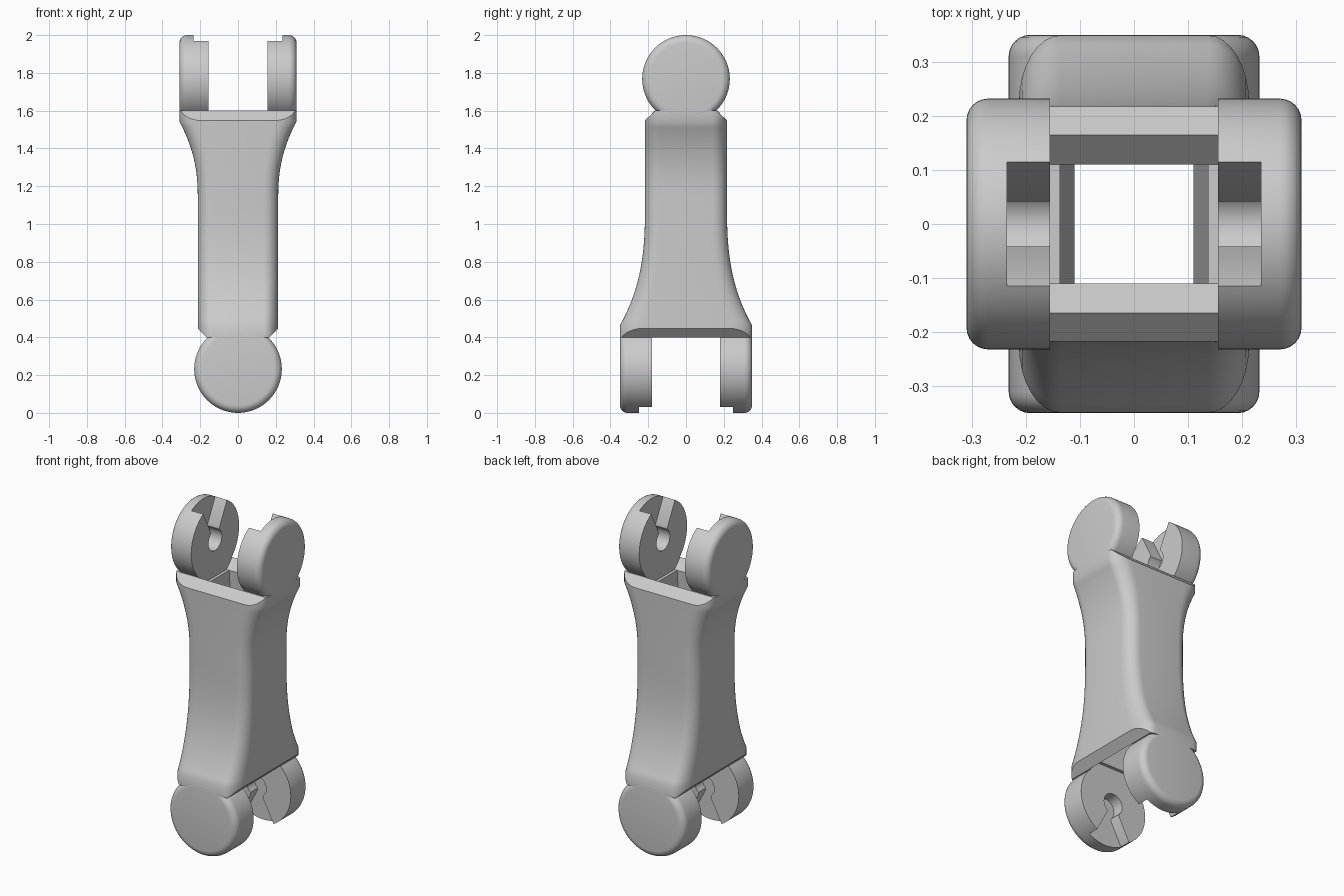
import bpy, bmesh, math

cube = bpy.data.objects.get("Cube")
if cube:
    bpy.data.objects.remove(cube, do_unlink=True)

grey = bpy.data.materials.new("plain grey")
grey.use_nodes = True
grey.diffuse_color = (0.6, 0.6, 0.6, 1)
grey.node_tree.nodes["Principled BSDF"].inputs["Base Color"].default_value = (0.6, 0.6, 0.6, 1)


def loft(name, rings):
    """Skin a list of equal-length point rings and cap both ends."""
    bm = bmesh.new()
    loops = [[bm.verts.new(p) for p in ring] for ring in rings]
    n = len(loops[0])
    for lower, upper in zip(loops, loops[1:]):
        for i in range(n):
            j = (i + 1) % n
            bm.faces.new((lower[i], lower[j], upper[j], upper[i]))
    bm.faces.new(loops[0])
    bm.faces.new(loops[-1])
    bmesh.ops.recalc_face_normals(bm, faces=bm.faces)
    mesh = bpy.data.meshes.new(name)
    bm.to_mesh(mesh)
    bm.free()
    mesh.materials.append(grey)
    obj = bpy.data.objects.new(name, mesh)
    bpy.context.collection.objects.link(obj)
    return obj


def activate(obj):
    bpy.ops.object.select_all(action="DESELECT")
    obj.select_set(True)
    bpy.context.view_layer.objects.active = obj


def cut(obj, cutter):
    cutter.hide_render = True
    mod = obj.modifiers.new("cut", "BOOLEAN")
    mod.operation = "DIFFERENCE"
    mod.solver = "EXACT"
    mod.object = cutter
    activate(obj)
    bpy.ops.object.modifier_apply(modifier=mod.name)
    bpy.data.objects.remove(cutter, do_unlink=True)


def smooth(obj):
    activate(obj)
    bpy.ops.object.shade_smooth_by_angle(angle=math.radians(30))


# Each end is described as (along axle, across, height) and placed here
def top_end(a, b, h):
    return (a, b, h)


def bottom_end(a, b, h):
    return (b, a, 2 - h)


def prism(name, place, a0, a1, outline):
    return loft(name, [[place(a, b, h) for b, h in outline] for a in (a0, a1)])


# Hollow link body: rounded section, flaring in x at the top and y at the bottom
def half_x(z):
    return 0.213 + 0.096 * min(1, max(0, (z - 1.15) / 0.39)) ** 2.2


def half_y(z):
    return 0.217 + 0.132 * min(1, max(0, (1.1 - z) / 0.635)) ** 2.7


def rounded_section(z, radius=0.36, steps=8):
    ring = []
    for corner in range(4):
        mid = math.pi / 4 + corner * math.pi / 2
        cx = math.copysign(1 - radius, math.cos(mid))
        cy = math.copysign(1 - radius, math.sin(mid))
        for i in range(steps + 1):
            ang = (corner + i / steps) * math.pi / 2
            ring.append((half_x(z) * (cx + radius * math.cos(ang)),
                         half_y(z) * (cy + radius * math.sin(ang)), z))
    return ring


levels = sorted({0.4, 0.465, 1.54, 1.6} | {0.465 + 1.075 * i / 36 for i in range(1, 36)})
body = loft("link_body", [rounded_section(z) for z in levels])

# Chamfered outer lips and V-sided pocket between the discs
INNER = {top_end: 0.155, bottom_end: 0.18}
for place, inner in INNER.items():
    for s in (-1, 1):
        cut(body, prism("lip_cutter", place, -0.6, 0.6,
                        [(s * 0.145, 1.62), (s * 0.30, 1.465), (s * 0.30, 1.62)]))
    cut(body, prism("pocket_cutter", place, -inner, inner,
                    [(-0.215, 1.65), (-0.11, 1.545), (0.11, 1.545), (0.215, 1.65)]))

# Tapered opening through the whole body
cut(body, loft("bore_cutter", [
    [(sx * x, sy * y, z) for sx, sy in ((-1, -1), (1, -1), (1, 1), (-1, 1))]
    for x, y, z in ((0.11, 0.16, 0.3), (0.11, 0.16, 0.455),
                    (0.137, 0.11, 1.545), (0.137, 0.11, 1.7))]))
smooth(body)

# Hinge discs with a funnel slot leading to a round axle socket
R, CENTRE, EDGE = 0.232, 1.768, 0.04


def hinge_disc(name, place, side, inner, outer, slot):
    profile = [(R, inner)]
    for i in range(7):
        ang = i / 6 * math.pi / 2
        profile.append((R - EDGE + EDGE * math.cos(ang), outer - EDGE + EDGE * math.sin(ang)))
    turns = [2 * math.pi * i / 64 for i in range(64)]
    disc = loft(name, [[place(side * a, r * math.sin(t), CENTRE + r * math.cos(t)) for t in turns]
                       for r, a in profile])
    socket, start = 0.065, math.asin(0.042 / 0.065)
    half = [(0.115, 2.1), (0.115, 1.97), (0.042, 1.83)]
    arc = [start + (2 * math.pi - 2 * start) * i / 24 for i in range(25)]
    outline = half + [(socket * math.sin(t), CENTRE + socket * math.cos(t)) for t in arc]
    outline += [(-b, h) for b, h in reversed(half)]
    cut(disc, prism("slot_cutter", place, side * (inner - 0.05), side * (inner + slot), outline))
    smooth(disc)


hinge_disc("top_left_disc", top_end, 1, 0.155, 0.31, 0.08)
hinge_disc("top_right_disc", top_end, -1, 0.155, 0.31, 0.08)
hinge_disc("bottom_back_disc", bottom_end, 1, 0.18, 0.35, 0.07)
hinge_disc("bottom_front_disc", bottom_end, -1, 0.18, 0.35, 0.07)
